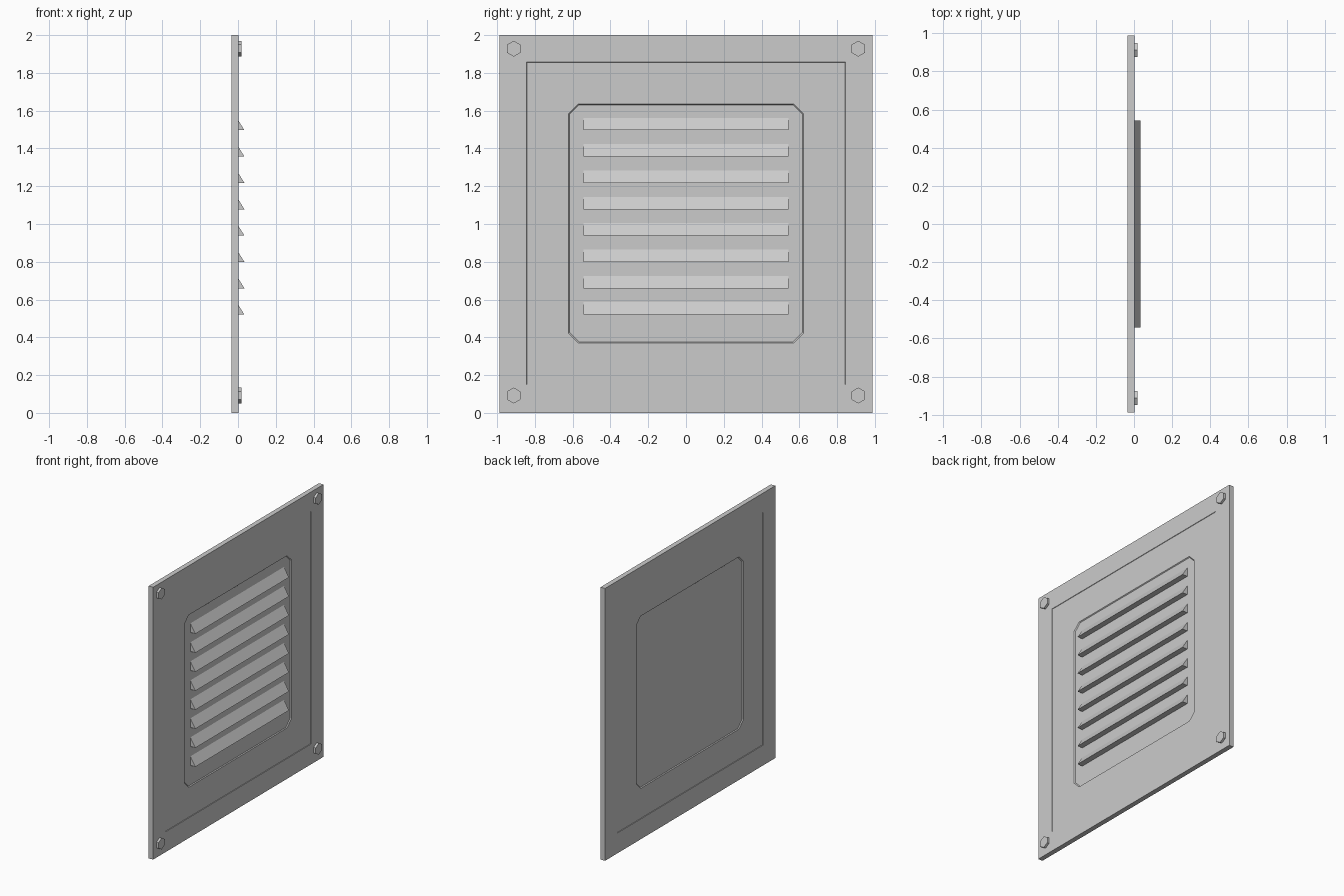
import bpy, bmesh, math

if "Cube" in bpy.data.objects:
    bpy.data.objects.remove(bpy.data.objects["Cube"])

FRONT, BACK = 0.002, -0.034      # plate faces along x
STEP1, STEP2 = 0.003, 0.009      # depths of the outer and inner recess
TIP = 0.034                      # louvre lip
FLOOR = FRONT - STEP2


def make_object(name, bm):
    bmesh.ops.recalc_face_normals(bm, faces=bm.faces[:])
    mesh = bpy.data.meshes.new(name)
    bm.to_mesh(mesh)
    bm.free()
    obj = bpy.data.objects.new(name, mesh)
    bpy.context.collection.objects.link(obj)
    return obj


def ring(bm, x, hy, z0, z1, c):
    """Rectangle with corners cut by c, in the plane at x."""
    pts = [(-hy + c, z0), (hy - c, z0), (hy, z0 + c), (hy, z1 - c),
           (hy - c, z1), (-hy + c, z1), (-hy, z1 - c), (-hy, z0 + c)]
    return [bm.verts.new((x, y, z)) for y, z in pts]


def bridge(bm, a, b):
    n = len(a)
    for i in range(n):
        j = (i + 1) % n
        bm.faces.new((a[i], a[j], b[j], b[i]))


# Plate with two stepped recesses on both sides
def recess_rings(face, inward):
    return [
        (face + inward * STEP2, 0.616, 0.376, 1.631, 0.050),
        (face + inward * STEP1, 0.621, 0.371, 1.636, 0.050),
        (face + inward * STEP1, 0.843, 0.151, 1.856, 0.0),
        (face, 0.845, 0.149, 1.858, 0.0),
        (face, 0.988, 0.0, 2.0, 0.0),
    ]


bm = bmesh.new()
specs = recess_rings(BACK, 1) + recess_rings(FRONT, -1)[::-1]
rings = [ring(bm, *s) for s in specs]
for a, b in zip(rings, rings[1:]):
    bridge(bm, a, b)
bm.faces.new(rings[0])
bm.faces.new(rings[-1])
bmesh.ops.remove_doubles(bm, verts=bm.verts[:], dist=1e-5)
make_object("vent_plate", bm)

# Louvres: wedge profile swept along y
for i in range(8):
    z = 0.520 + 0.1395 * i
    profile = [(FLOOR - 0.001, z), (TIP, z),
               (FLOOR, z + 0.066), (FLOOR - 0.001, z + 0.066)]
    bm = bmesh.new()
    ends = [[bm.verts.new((x, y, h)) for x, h in profile] for y in (-0.543, 0.543)]
    bridge(bm, *ends)
    for end in ends:
        bm.faces.new(end)
    make_object(f"louvre_{i + 1}", bm)

# Hexagonal bolt heads in the corners
for n, (y, z) in enumerate([(sy * 0.912, z) for sy in (-1, 1) for z in (0.092, 1.928)]):
    bm = bmesh.new()
    ends = []
    for x in (FRONT - 0.002, 0.018):
        ends.append([bm.verts.new((x, y + 0.042 * math.sin(k * math.pi / 3),
                                   z + 0.042 * math.cos(k * math.pi / 3)))
                     for k in range(6)])
    bridge(bm, *ends)
    for end in ends:
        bm.faces.new(end)
    make_object(f"bolt_head_{n + 1}", bm)
